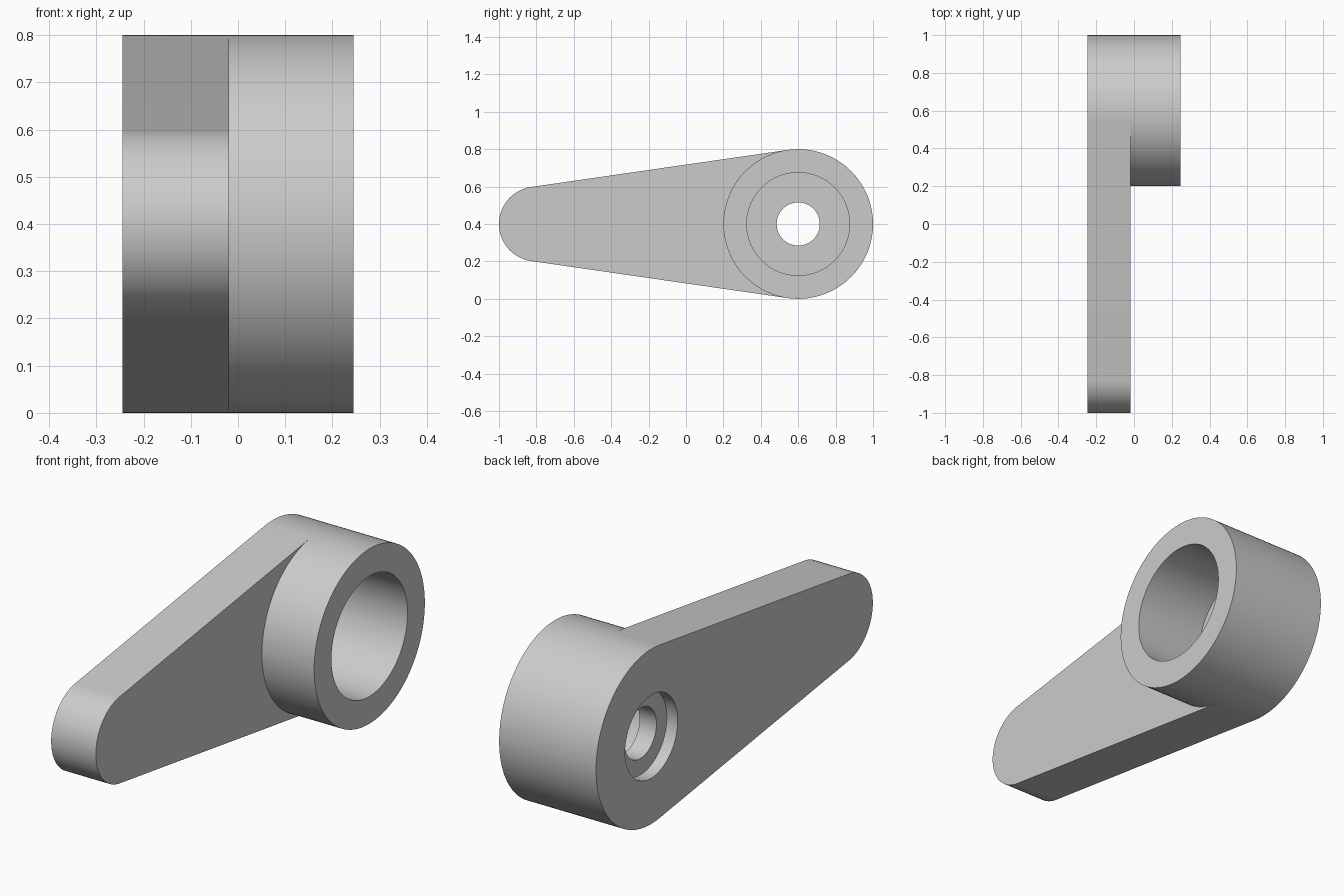
import bpy, bmesh
from math import acos, cos, sin, pi, radians

cube = bpy.data.objects.get("Cube")
if cube:
    bpy.data.objects.remove(cube, do_unlink=True)

# Main dimensions
BACK, PLATE, FRONT = -0.245, -0.019, 0.245
HUB_Y, TIP_Y, MID_Z = 0.6, -0.8, 0.4
HUB_R, TIP_R = 0.4, 0.2
BORE_R, HOLE_R, RECESS_R = 0.275, 0.115, 0.19
BORE_FLOOR, RECESS_FLOOR = -0.105, -0.19

# Angles around the hub, split where the straight lever sides touch it
ARM, REAR = 64, 80
tangent = acos((TIP_R - HUB_R) / (HUB_Y - TIP_Y))
arm_angles = [tangent + (2 * pi - 2 * tangent) * i / ARM for i in range(ARM + 1)]
rear_angles = [-tangent + 2 * tangent * i / REAR for i in range(1, REAR)]

bm = bmesh.new()


def ring(x, radius, y=HUB_Y, angles=arm_angles + rear_angles):
    return [bm.verts.new((x, y + radius * cos(a), MID_Z + radius * sin(a))) for a in angles]


def bridge(a, b, start=0, end=None):
    n = len(a)
    for i in range(start, n if end is None else end):
        j = (i + 1) % n
        bm.faces.new((a[i], a[j], b[j], b[i]))


# Hub wall: full round in front of the plate, only the rear arc beside it
back = ring(BACK, HUB_R)
plate = ring(PLATE, HUB_R)
bridge(back, plate, ARM)

# Front rim, wide bore, through hole and rear recess
profile = [(FRONT, HUB_R), (FRONT, BORE_R), (BORE_FLOOR, BORE_R), (BORE_FLOOR, HOLE_R),
           (RECESS_FLOOR, HOLE_R), (RECESS_FLOOR, RECESS_R), (BACK, RECESS_R)]
last = plate
for x, radius in profile:
    new = ring(x, radius)
    bridge(last, new)
    last = new
bridge(last, back)

# Tapered lever: flat faces, rounded tip and straight sides
tip_back = ring(BACK, TIP_R, TIP_Y, arm_angles)
tip_front = ring(PLATE, TIP_R, TIP_Y, arm_angles)
bridge(back, tip_back, 0, ARM)
bridge(plate, tip_front, 0, ARM)
bridge(tip_back, tip_front, 0, ARM)
for i in (0, ARM):
    bm.faces.new((back[i], plate[i], tip_front[i], tip_back[i]))

bmesh.ops.recalc_face_normals(bm, faces=bm.faces)
mesh = bpy.data.meshes.new("lever_arm")
bm.to_mesh(mesh)
bm.free()
lever = bpy.data.objects.new("lever_arm", mesh)
bpy.context.collection.objects.link(lever)

# Plain grey finish
grey = bpy.data.materials.new("light grey")
grey.use_nodes = True
colour = (0.6, 0.6, 0.6, 1)
grey.diffuse_color = colour
grey.node_tree.nodes["Principled BSDF"].inputs["Base Color"].default_value = colour
mesh.materials.append(grey)

# Smooth curves with crisp rims
bpy.ops.object.select_all(action="DESELECT")
lever.select_set(True)
bpy.context.view_layer.objects.active = lever
bpy.ops.object.shade_smooth_by_angle(angle=radians(30))
